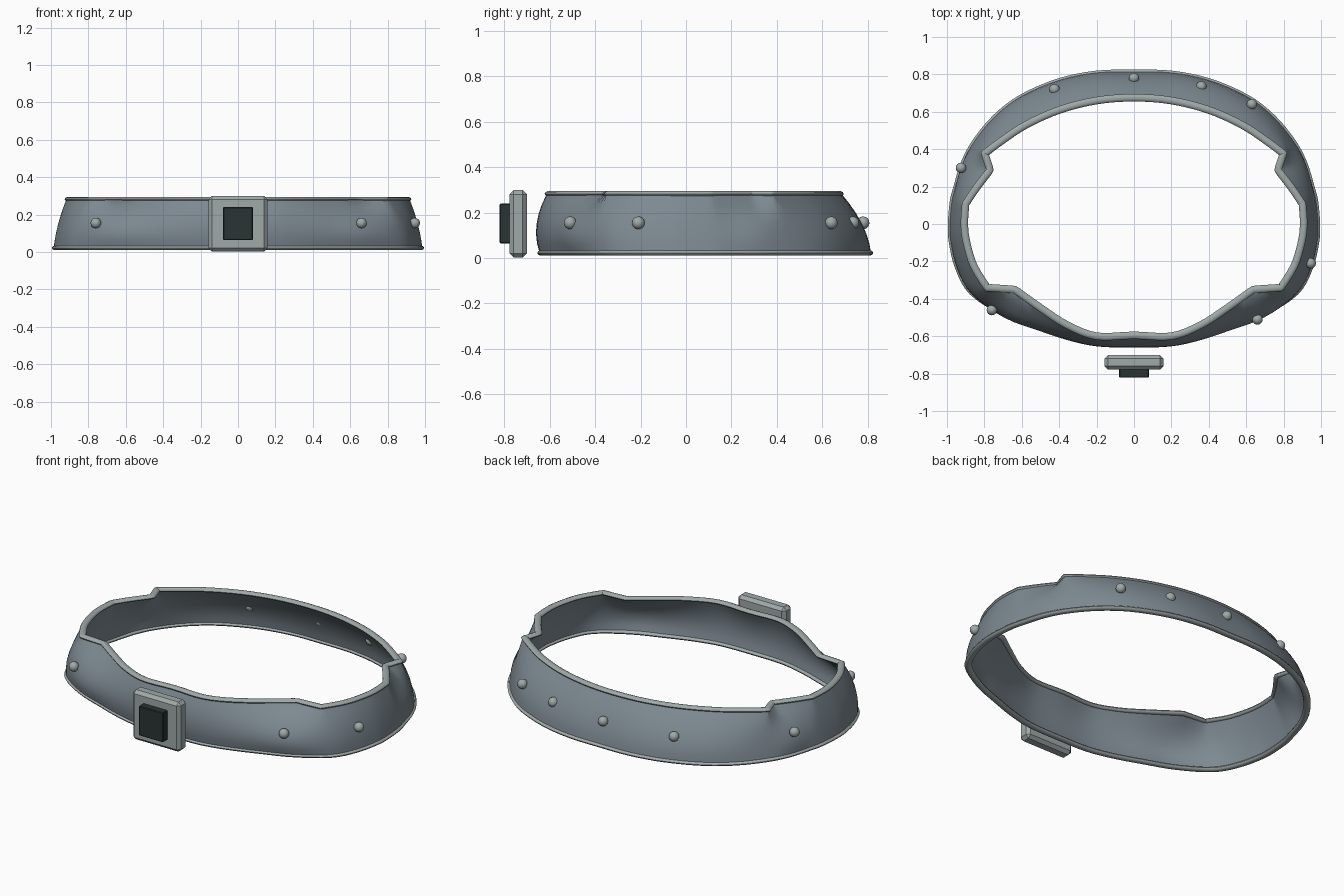
import bpy, bmesh, math
from mathutils import Vector

if "Cube" in bpy.data.objects:
    bpy.data.objects.remove(bpy.data.objects["Cube"])


def material(name, rgb):
    m = bpy.data.materials.new(name)
    m.diffuse_color = (*rgb, 1)
    m.use_nodes = True
    m.node_tree.nodes["Principled BSDF"].inputs["Base Color"].default_value = m.diffuse_color
    return m


BAND = material("blue grey leather", (0.205, 0.25, 0.285))
METAL = material("light grey metal", (0.35, 0.395, 0.395))
DARK = material("dark stone", (0.024, 0.033, 0.033))

# Right half of the belt, back to front: lower x, y, upper x, y, upper corner is sharp
HALF = [
    (0, .815, 0, .685, 0), (.2, .81, .2, .67, 0), (.4, .77, .4, .62, 0),
    (.6, .685, .58, .54, 0), (.74, .58, .71, .455, 0), (.85, .45, .81, .38, 1),
    (.915, .33, .78, .29, 1), (.955, .2, .85, .2, 0), (.975, .12, .91, .11, 1),
    (.985, 0, .917, 0, 0), (.98, -.1, .905, -.1, 0), (.945, -.24, .865, -.23, 0),
    (.87, -.37, .79, -.35, 1), (.70, -.48, .64, -.36, 1), (.52, -.55, .5, -.46, 0),
    (.36, -.605, .36, -.55, 0), (.2, -.64, .2, -.61, 0), (0, -.645, 0, -.605, 0),
]
FULL = HALF + [(-a, b, -c, d, s) for a, b, c, d, s in HALF[-2:0:-1]]


def smooth_loop(points, sharp, steps=4):
    """Closed spline through the points, with straight runs into sharp corners."""
    n, out = len(points), []

    def tangent(i):
        if sharp[i % n]:
            return Vector((0, 0))
        return (points[(i + 1) % n] - points[i - 1]) / 2

    for i in range(n):
        p, q = points[i], points[(i + 1) % n]
        a, b = tangent(i), tangent(i + 1)
        for k in range(steps):
            t = k / steps
            out.append(p * (2*t**3 - 3*t**2 + 1) + a * (t**3 - 2*t**2 + t)
                       + q * (3*t**2 - 2*t**3) + b * (t**3 - t**2))
    return out


def outward(loop):
    res = []
    for i in range(len(loop)):
        t = (loop[(i + 1) % len(loop)] - loop[i - 1]).normalized()
        res.append(Vector((-t.y, t.x)))
    return res


def finish(obj, mat, angle=40):
    obj.data.materials.append(mat)
    bpy.ops.object.select_all(action='DESELECT')
    obj.select_set(True)
    bpy.context.view_layer.objects.active = obj
    bpy.ops.object.shade_smooth_by_angle(angle=math.radians(angle))


def loft(name, rings, mat):
    """Skin closed rings, joining the last ring back to the first."""
    bm = bmesh.new()
    rows = [[bm.verts.new(v) for v in ring] for ring in rings]
    for r in range(len(rows)):
        a, b = rows[r], rows[(r + 1) % len(rows)]
        for i in range(len(a)):
            j = (i + 1) % len(a)
            bm.faces.new((a[i], a[j], b[j], b[i]))
    bmesh.ops.recalc_face_normals(bm, faces=bm.faces)
    me = bpy.data.meshes.new(name)
    bm.to_mesh(me)
    bm.free()
    obj = bpy.data.objects.new(name, me)
    bpy.context.collection.objects.link(obj)
    finish(obj, mat)


lower = smooth_loop([Vector(p[:2]) for p in FULL], [0] * len(FULL))
upper = smooth_loop([Vector(p[2:4]) for p in FULL], [p[4] for p in FULL])
middle = [Vector((p.x * .975, p.y * (.95 if p.y > 0 else 1.02))) for p in lower]

# Belt band: curved flaring wall, thin on the inside
Z0, Z1, THICK = .022, .283, .02
outer, inner = [], []
for k in range(7):
    t = k / 6
    ring = [a * (2*t*t - 3*t + 1) + m * (4*t - 4*t*t) + b * (2*t*t - t)
            for a, m, b in zip(lower, middle, upper)]
    z = Z0 + (Z1 - Z0) * t
    outer.append([(p.x, p.y, z) for p in ring])
    inner.append([(p.x - THICK*n.x, p.y - THICK*n.y, z)
                  for p, n in zip(ring, outward(ring))])
loft("belt_band", outer + inner[::-1], BAND)


# Oval rims along both edges
def rim(name, loop, z):
    normals, rings = outward(loop), []
    for k in range(10):
        a = math.tau * k / 10
        d, h = -.01 + .02 * math.cos(a), .0125 * math.sin(a)
        rings.append([(p.x + d*n.x, p.y + d*n.y, z + h)
                      for p, n in zip(loop, normals)])
    loft(name, rings, METAL)


rim("lower_rim", lower, .0225)
rim("upper_rim", upper, .283)

# Round studs
STUDS = [(0, .78), (-.425, .72), (.36, .735), (.63, .64),
         (-.925, .30), (.945, -.21), (.66, -.51), (-.76, -.46)]
for i, (x, y) in enumerate(STUDS):
    bpy.ops.mesh.primitive_uv_sphere_add(segments=16, ring_count=10, radius=.028,
                                         location=(x, y, .155))
    stud = bpy.context.object
    stud.name = f"stud_{i + 1}"
    finish(stud, METAL)


# Buckle plate and its dark centre block
def box(name, center, size, mat, bevel=0):
    bpy.ops.mesh.primitive_cube_add(size=1, location=center)
    obj = bpy.context.object
    obj.name = name
    obj.scale = size
    bpy.ops.object.transform_apply(location=False, rotation=False, scale=True)
    obj.data.materials.append(mat)
    if bevel:
        mod = obj.modifiers.new("bevel", 'BEVEL')
        mod.width, mod.segments = bevel, 1


box("buckle_plate", (0, -.74, .151), (.316, .077, .296), METAL, .018)
box("buckle_centre", (0, -.793, .152), (.16, .056, .176), DARK, .004)
